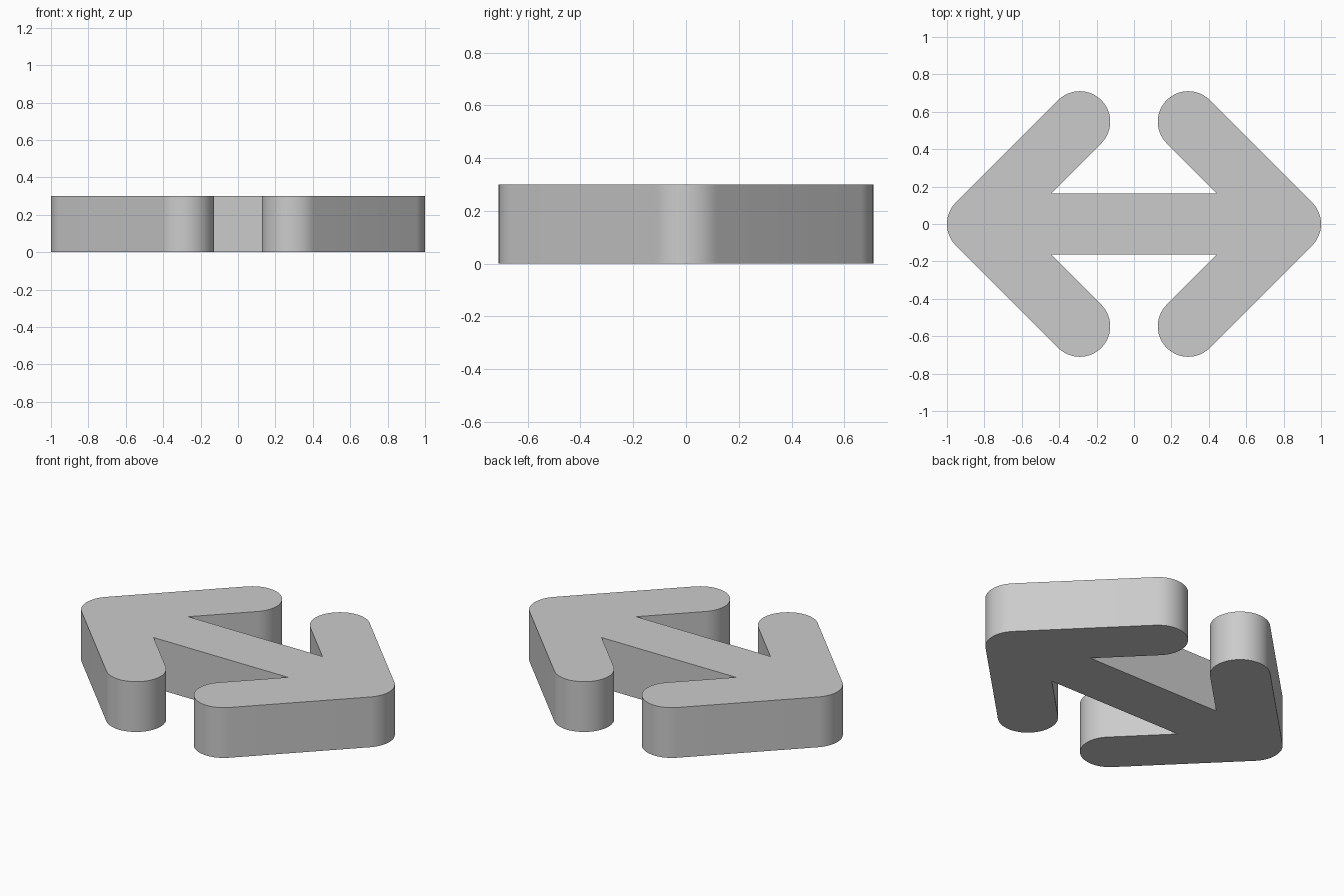
import bpy
import bmesh
from math import cos, sin, radians

cube = bpy.data.objects.get("Cube")
if cube:
    bpy.data.objects.remove(cube, do_unlink=True)

RADIUS = 0.163            # half the width of every bar
HEIGHT = 0.30
TIP = (1 - RADIUS, 0)     # centre of the rounded point
END = (0.29, 0.547)       # centre of the rounded barb end
INNER = TIP[0] - RADIUS * 2 ** 0.5 - RADIUS   # x of the inside corner


def arc(centre, start, stop, steps):
    """Points on a rounded corner, angles in degrees."""
    angles = [radians(start + (stop - start) * i / steps) for i in range(steps + 1)]
    return [(centre[0] + RADIUS * cos(a), centre[1] + RADIUS * sin(a)) for a in angles]


# One quarter of the outline: inside corner, barb end, half of the point
quarter = [(INNER, RADIUS)] + arc(END, 225, 45, 32) + arc(TIP, 45, 0, 8)
back = quarter[::-1][1:]
right_half = quarter + [(x, -y) for x, y in back]
outline = right_half + [(-x, y) for x, y in right_half[::-1]]

# Extrude the outline into a solid
bm = bmesh.new()
base = bm.faces.new([bm.verts.new((x, y, 0)) for x, y in outline])
result = bmesh.ops.extrude_face_region(bm, geom=[base], use_keep_orig=True)
top = [v for v in result["geom"] if isinstance(v, bmesh.types.BMVert)]
bmesh.ops.translate(bm, verts=top, vec=(0, 0, HEIGHT))
bmesh.ops.recalc_face_normals(bm, faces=bm.faces)
mesh = bpy.data.meshes.new("double_arrow")
bm.to_mesh(mesh)
bm.free()

arrow = bpy.data.objects.new("double_arrow", mesh)
bpy.context.collection.objects.link(arrow)

# Plain grey
grey = bpy.data.materials.new("light_grey")
grey.use_nodes = True
colour = (0.6, 0.6, 0.6, 1)
grey.diffuse_color = colour
grey.node_tree.nodes["Principled BSDF"].inputs["Base Color"].default_value = colour
mesh.materials.append(grey)

# Smooth the rounded ends, keep the rims sharp
bpy.ops.object.select_all(action="DESELECT")
arrow.select_set(True)
bpy.context.view_layer.objects.active = arrow
bpy.ops.object.shade_smooth_by_angle(angle=radians(30))
